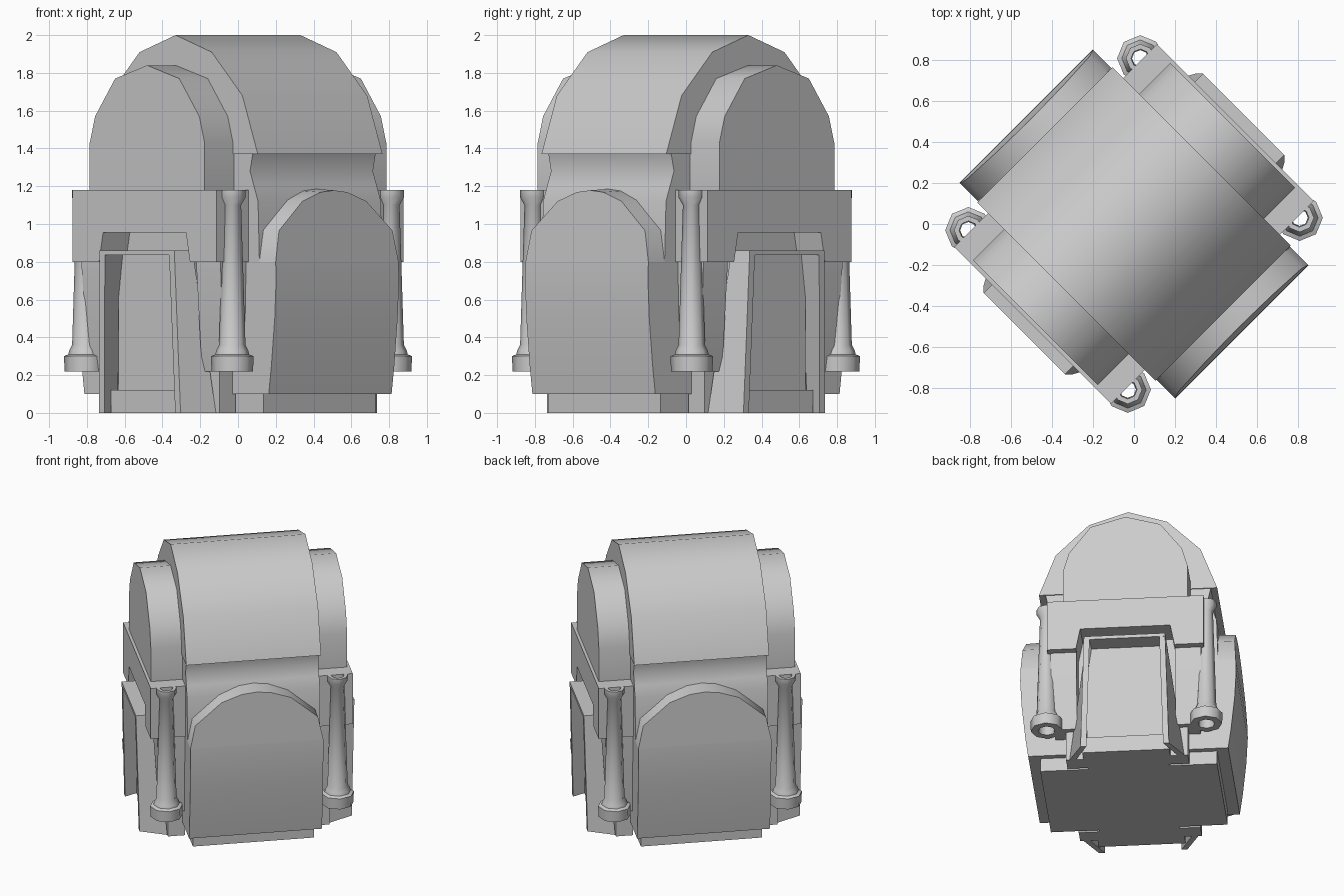
import bpy, bmesh, math
from mathutils import Matrix

if "Cube" in bpy.data.objects:
    bpy.data.objects.remove(bpy.data.objects["Cube"])

grey = bpy.data.materials.new("light_grey")
grey.use_nodes = True
grey.diffuse_color = (0.6, 0.6, 0.6, 1)
grey.node_tree.nodes["Principled BSDF"].inputs["Base Color"].default_value = (0.6, 0.6, 0.6, 1)

# The building stands diagonally: parts are laid out square, then turned
TURN = Matrix.Rotation(math.radians(45), 4, 'Z')


def finish(name, bm, angle=42):
    bmesh.ops.recalc_face_normals(bm, faces=bm.faces)
    bm.transform(TURN)
    mesh = bpy.data.meshes.new(name)
    bm.to_mesh(mesh)
    bm.free()
    mesh.materials.append(grey)
    ob = bpy.data.objects.new(name, mesh)
    bpy.context.collection.objects.link(ob)
    bpy.ops.object.select_all(action='DESELECT')
    ob.select_set(True)
    bpy.context.view_layer.objects.active = ob
    bpy.ops.object.shade_smooth_by_angle(angle=math.radians(angle))
    return ob


def loft(name, rings, angle=42, closed=False):
    """Skin a list of equal rings; cap the ends, or join last to first."""
    bm = bmesh.new()
    loops = [[bm.verts.new(p) for p in ring] for ring in rings]
    n = len(loops[0])
    pairs = list(zip(loops, loops[1:]))
    if closed:
        pairs.append((loops[-1], loops[0]))
    else:
        bm.faces.new(loops[0])
        bm.faces.new(loops[-1])
    for lo, hi in pairs:
        for i in range(n):
            j = (i + 1) % n
            bm.faces.new((lo[i], lo[j], hi[j], hi[i]))
    return finish(name, bm, angle)


def mirrored(half):
    """Half outline from the bottom up, completed across the centre."""
    return half + [(-p, z) for p, z in reversed(half) if p > 0]


def prism_x(name, outline, x0, x1):
    return loft(name, [[(x, p, z) for p, z in outline] for x in (x0, x1)])


def box(name, x0, x1, y0, y1, z0, z1):
    return loft(name, [[(x0, y0, z), (x1, y0, z), (x1, y1, z), (x0, y1, z)]
                       for z in (z0, z1)])


# Central core and vaulted roof
prism_x("core", mirrored([(0.60, 0.1), (0.62, 0.8), (0.61, 1.12), (0.58, 1.2),
                          (0.55, 1.28), (0.57, 1.37)]), -0.46, 0.46)
prism_x("vaulted_roof", mirrored([(0.615, 1.37), (0.5, 1.68), (0.27, 1.91), (0, 2.0)]),
        -0.467, 0.467)

# Cross-shaped foot
box("foot_long", -0.42, 0.42, -0.61, 0.61, 0, 0.12)
box("foot_cross", -0.54, 0.54, -0.28, 0.28, 0, 0.12)

hill = mirrored([(0.46, 0.8), (0.425, 0.97), (0.24, 1.13), (0.1, 1.18), (0, 1.19)])
for s, end in ((-1, "front"), (1, "back")):
    # Curved lower wall panel
    prism_x(end + "_lower_panel", [(s * d, z) for d, z in
            [(0.5, 0.1), (0.69, 0.1), (0.71, 0.25), (0.735, 0.5), (0.745, 0.7),
             (0.742, 0.8), (0.5, 0.8)]], -0.46, 0.46)
    # Swelling hood above the panel
    loft(end + "_hood", [[(x, s * 0.5, z) for x, z in hill],
                         [(x, s * (0.742 - 0.06 * (z - 0.8)), z - 0.03 * (z - 0.8))
                          for x, z in hill]])

arch = mirrored([(0.43, 1.15), (0.43, 1.43), (0.39, 1.57), (0.24, 1.77), (0, 1.84)])
for s, side in ((-1, "left"), (1, "right")):
    # Arched side bay over a block with a doorway notch
    prism_x(side + "_arch", arch, s * 0.44, s * 0.68)
    prism_x(side + "_block", [(0.54, 0.8), (0.54, 1.18), (-0.54, 1.18), (-0.54, 0.8),
                              (-0.34, 0.8), (-0.31, 0.955), (0.31, 0.955), (0.34, 0.8)],
            s * 0.44, s * 0.7)
    # Recessed door with canopy and sill
    box(side + "_door_backing", s * 0.44, s * 0.5, -0.36, 0.36, 0, 0.96)
    box(side + "_door", s * 0.44, s * 0.625, -0.27, 0.27, 0, 0.85)
    box(side + "_canopy", s * 0.48, s * 0.757, -0.28, 0.28, 0.835, 0.86)
    box(side + "_sill", s * 0.48, s * 0.65, -0.3, 0.3, 0, 0.12)
    for t, end in ((-1, "front"), (1, "back")):
        tag = side + "_" + end
        # Skirt wall between doorway and pillar
        loft(tag + "_skirt", [[(s * 0.44, t * 0.34, z), (s * a, t * 0.34, z),
                               (s * a, t * b, z), (s * 0.44, t * b, z)]
                              for z, a, b in ((0.22, 0.6, 0.5), (0.35, 0.62, 0.51),
                                              (0.76, 0.65, 0.52), (0.8, 0.65, 0.52))])
        box(tag + "_skirt_foot", s * 0.44, s * 0.56, t * 0.28, t * 0.42, 0, 0.22)
        # Twisted, fin-like door post
        loft(tag + "_door_post", [[(s * a, t * b, z) for a, b in corners]
                                  for z, corners in
                                  ((0, [(0.56, 0.35), (0.735, 0.265),
                                        (0.735, 0.305), (0.56, 0.395)]),
                                   (0.86, [(0.62, 0.235), (0.757, 0.24),
                                           (0.757, 0.28), (0.62, 0.28)]))])
        # Hollow eight-sided corner pillar
        rings = []
        for r, z in ((0.11, 0.22), (0.113, 0.3), (0.09, 0.31), (0.085, 0.33),
                     (0.07, 0.36), (0.047, 1.1), (0.07, 1.14), (0.07, 1.18),
                     (0.045, 1.18), (0.04, 0.7), (0.06, 0.22)):
            rings.append([(s * 0.593 + r * math.cos(math.radians(45 * k)),
                           t * 0.55 + r * math.sin(math.radians(45 * k)), z)
                          for k in range(8)])
        loft(tag + "_pillar", rings, 50, closed=True)
